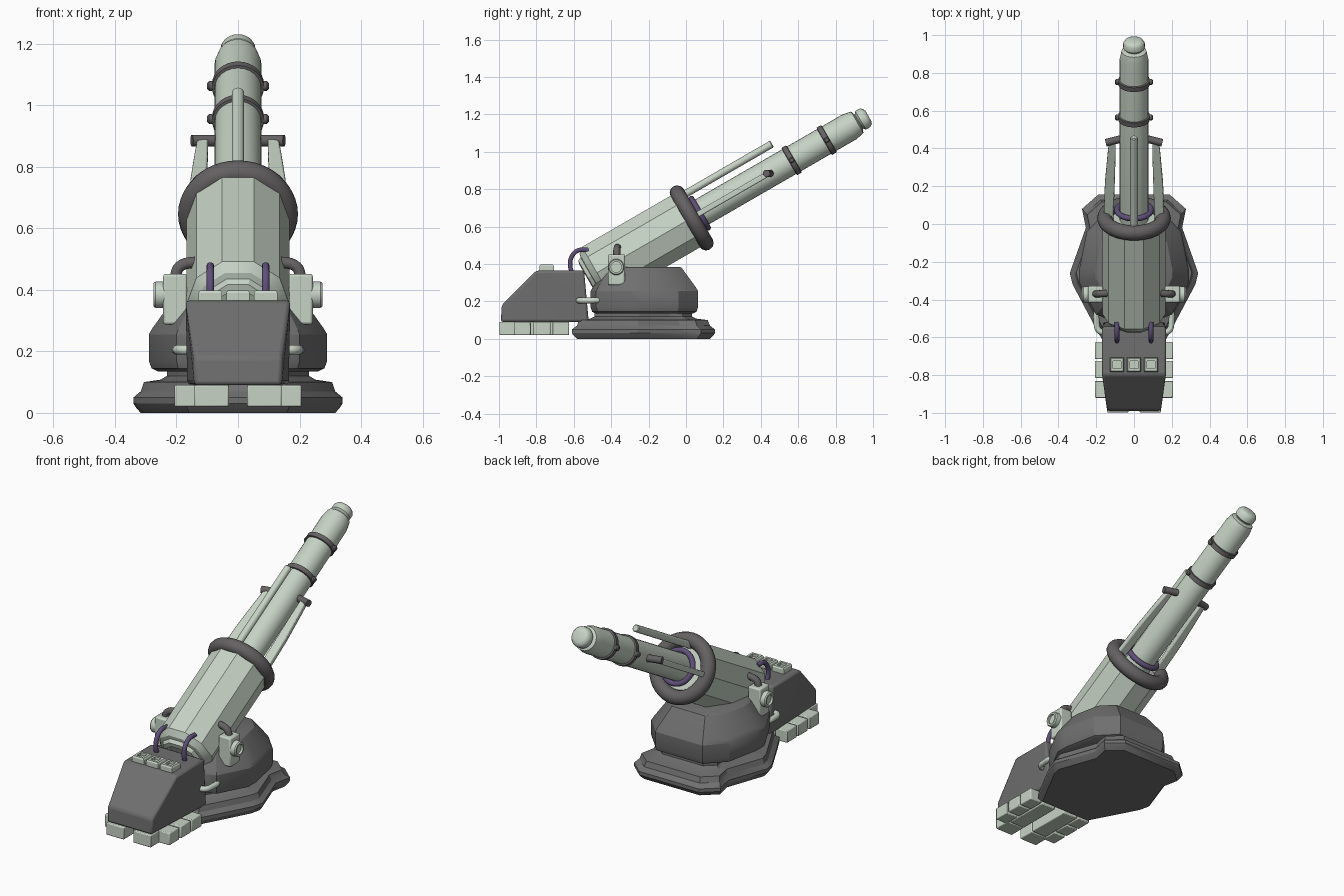
import bpy, bmesh, math
from mathutils import Matrix, Vector

if "Cube" in bpy.data.objects:
    bpy.data.objects.remove(bpy.data.objects["Cube"])


def material(name, rgb):
    m = bpy.data.materials.new(name)
    m.diffuse_color = (*rgb, 1)
    m.use_nodes = True
    m.node_tree.nodes["Principled BSDF"].inputs["Base Color"].default_value = m.diffuse_color
    return m


PALE = material("pale_green", (0.57, 0.65, 0.56))
GREY = material("dark_grey", (0.16, 0.16, 0.16))
RING = material("warm_grey", (0.13, 0.12, 0.125))
PURPLE = material("purple", (0.115, 0.08, 0.19))

# Barrel frame: local z runs up the barrel, local -y is its upper side
BARREL = Matrix.Translation((0, 0, 0.629)) @ Matrix.Rotation(math.radians(-60), 4, 'X')
SIDEWAYS = Matrix.Rotation(math.radians(90), 4, 'Y')


def finish(name, mesh, mat, matrix=None, bevel=0, angle=30):
    if matrix:
        mesh.transform(matrix)
    mesh.materials.clear()
    mesh.materials.append(mat)
    ob = bpy.data.objects.new(name, mesh)
    bpy.context.collection.objects.link(ob)
    if bevel:
        b = ob.modifiers.new("bevel", 'BEVEL')
        b.width, b.segments = bevel, 2
    bpy.ops.object.select_all(action='DESELECT')
    bpy.context.view_layer.objects.active = ob
    ob.select_set(True)
    bpy.ops.object.shade_smooth_by_angle(angle=math.radians(angle))
    return ob


def from_bmesh(name, bm, mat, **kw):
    bmesh.ops.recalc_face_normals(bm, faces=bm.faces)
    me = bpy.data.meshes.new(name)
    bm.to_mesh(me)
    bm.free()
    return finish(name, me, mat, **kw)


def loft(name, rings, mat, **kw):
    bm = bmesh.new()
    vs = [[bm.verts.new(p) for p in r] for r in rings]
    n = len(vs[0])
    for a, b in zip(vs, vs[1:]):
        for i in range(n):
            bm.faces.new((a[i], a[(i + 1) % n], b[(i + 1) % n], b[i]))
    bm.faces.new(vs[0][::-1])
    bm.faces.new(vs[-1])
    return from_bmesh(name, bm, mat, **kw)


def lathe(name, profile, mat, n=32, **kw):
    rings = [[(r * math.cos(2 * math.pi * i / n), r * math.sin(2 * math.pi * i / n), t)
              for i in range(n)] for r, t in profile]
    return loft(name, rings, mat, **kw)


def torus(name, major, minor, t, mat, n=40, m=12):
    bm = bmesh.new()
    g = [[bm.verts.new(((major + minor * math.cos(b)) * math.cos(a),
                        (major + minor * math.cos(b)) * math.sin(a), t + minor * math.sin(b)))
          for b in [2 * math.pi * j / m for j in range(m)]]
         for a in [2 * math.pi * i / n for i in range(n)]]
    for i in range(n):
        for j in range(m):
            k, l = (i + 1) % n, (j + 1) % m
            bm.faces.new((g[i][j], g[k][j], g[k][l], g[i][l]))
    return from_bmesh(name, bm, mat, matrix=BARREL, angle=60)


def box(name, x, y, z, mat, bevel=0.005):
    rings = [[(x[0], y[0], h), (x[1], y[0], h), (x[1], y[1], h), (x[0], y[1], h)] for h in z]
    return loft(name, rings, mat, bevel=bevel)


def tube(name, pts, r, mat):
    cu = bpy.data.curves.new(name, 'CURVE')
    cu.dimensions = '3D'
    cu.bevel_depth, cu.bevel_resolution, cu.use_fill_caps = r, 3, True
    sp = cu.splines.new('BEZIER')
    sp.resolution_u = 6
    sp.bezier_points.add(len(pts) - 1)
    for bp, p in zip(sp.bezier_points, pts):
        bp.co = p
        bp.handle_left_type = bp.handle_right_type = 'AUTO'
    tmp = bpy.data.objects.new("tmp", cu)
    bpy.context.collection.objects.link(tmp)
    bpy.context.view_layer.update()
    me = bpy.data.meshes.new_from_object(tmp.evaluated_get(bpy.context.evaluated_depsgraph_get()))
    bpy.data.objects.remove(tmp)
    return finish(name, me, mat, angle=50)


def slab(name, half, layers, mat, cy=-0.23, **kw):
    outline = half + [(-x, y) for x, y in reversed(half)]
    return loft(name, [[(x * s, cy + (y - cy) * s, z) for x, y in outline] for s, z in layers], mat, **kw)


# Base plate with neck
slab("base_plate", [(0.19, 0.155), (0.275, 0.08), (0.255, -0.02), (0.34, -0.26), (0.325, -0.32),
                    (0.235, -0.49), (0.17, -0.61)],
     [(0.93, 0), (0.97, 0.015), (1, 0.03), (1, 0.05), (0.93, 0.07), (0.9, 0.1), (0.74, 0.108),
      (0.68, 0.12), (0.68, 0.15)], GREY)
# Rotating turret
slab("turret", [(0.15, 0.065), (0.25, -0.04), (0.29, -0.24), (0.29, -0.31), (0.2, -0.48), (0.12, -0.51)],
     [(0.9, 0.135), (0.97, 0.145), (1, 0.17), (1, 0.255), (0.96, 0.275), (0.70, 0.38), (0.66, 0.385)], GREY)

# Counterweight housing: wedge tapering to the front
bm = bmesh.new()
for x, y, z in [(0.165, -0.52, 0.09), (0.17, -0.545, 0.365), (0.17, -0.80, 0.365),
                (0.142, -0.985, 0.18), (0.142, -0.99, 0.09)]:
    for s in (1, -1):
        bm.verts.new((s * x, y, z))
bmesh.ops.convex_hull(bm, input=bm.verts)
bmesh.ops.dissolve_limit(bm, angle_limit=0.02, verts=bm.verts, edges=bm.edges)
from_bmesh("counterweight", bm, GREY, bevel=0.012)

# Buttons with recessed tops
for i in (-1, 0, 1):
    def sq(h, z, cx=0.09 * i):
        return [(cx + a * h, -0.745 + b * h, z) for a, b in ((-1, -1), (1, -1), (1, 1), (-1, 1))]
    loft("top_button", [sq(0.038, 0.355), sq(0.038, 0.39), sq(0.033, 0.398), sq(0.02, 0.398),
                        sq(0.02, 0.383)], PALE)

# Barrel jacket, inner barrel and muzzle
lathe("barrel_jacket", [(0.08, -0.58), (0.085, -0.61), (0.11, -0.605), (0.12, -0.585), (0.14, -0.58),
                        (0.167, -0.55), (0.167, 0.03)], PALE, n=10, matrix=BARREL)
lathe("inner_barrel", [(0.076, 0), (0.076, 1.01), (0.066, 1.057), (0.045, 1.065)], PALE,
      n=24, matrix=BARREL)
lathe("muzzle", [(0.045, 1.05), (0.045, 1.068), (0.057, 1.078), (0.057, 1.105), (0.047, 1.12),
                 (0.03, 1.126)], PALE, n=24, matrix=BARREL, angle=45)
torus("jacket_collar", 0.155, 0.04, 0.035, RING)
torus("power_ring", 0.09, 0.015, 0.085, PURPLE)
for t in (0.652, 0.868):
    lathe("barrel_band", [(0.074, t - 0.016), (0.084, t - 0.013), (0.084, t + 0.013), (0.074, t + 0.016)],
          RING, matrix=BARREL)
    for s in (1, -1):
        lathe("band_bolt", [(0.012, 0.075), (0.016, 0.085), (0.016, 0.094), (0.01, 0.1)], RING, n=12,
              matrix=BARREL @ Matrix.Translation((0, 0, t)) @ Matrix.Rotation(s * math.pi / 2, 4, 'Y'))
# Upper recoil rod
lathe("recoil_rod", [(0.02, 0), (0.02, 0.6), (0.016, 0.605)], PALE, n=16,
      matrix=BARREL @ Matrix.Translation((0, -0.128, 0)))

for s in (1, -1):
    # Side struts and their cross pins
    loft("side_strut", [[(s * (c + a * w), b * 0.015, t) for a, b in ((-1, -1), (1, -1), (1, 1), (-1, 1))]
                        for c, w, t in ((0.135, 0.026, 0.03), (0.128, 0.026, 0.25), (0.12, 0.022, 0.4),
                                        (0.115, 0.018, 0.5))], PALE, matrix=BARREL, bevel=0.006)
    tube("strut_pin", [(s * 0.07, 0.45, 0.885), (s * 0.15, 0.43, 0.885)], 0.02, RING)
    # Elevation box with round hub
    box("pivot_box", sorted((s * 0.165, s * 0.243)), (-0.416, -0.327), (0.287, 0.452), PALE, 0.008)
    lathe("pivot_hub", [(0.043, 0.235), (0.043, 0.268), (0.038, 0.274), (0.028, 0.274), (0.028, 0.262)], PALE,
          n=24, matrix=Matrix.Translation((0, -0.373, 0.384)) @ Matrix.Rotation(s * math.pi / 2, 4, 'Y'))
    # Pipes and hoses
    tube("pivot_pipe", [(s * 0.205, -0.37, 0.44), (s * 0.19, -0.37, 0.475), (s * 0.13, -0.365, 0.492)], 0.019, RING)
    tube("coolant_pipe", [(s * 0.15, -0.575, 0.205), (s * 0.185, -0.565, 0.205), (s * 0.198, -0.52, 0.205),
                          (s * 0.19, -0.46, 0.207), (s * 0.15, -0.445, 0.21)], 0.016, PALE)
    tube("breech_hose", [(s * 0.09, -0.605, 0.34), (s * 0.09, -0.62, 0.40), (s * 0.09, -0.605, 0.45),
                         (s * 0.09, -0.57, 0.475), (s * 0.09, -0.52, 0.475)], 0.0125, PURPLE)
    # Ballast blocks under the counterweight
    for y in (-0.92, -0.815, -0.715):
        box("side_block", sorted((s * 0.13, s * 0.207)), (y, y + 0.09), (0.02, 0.09), PALE)
    box("front_block", sorted((s * 0.03, s * 0.142)), (-0.998, -0.9), (0.02, 0.09), PALE)
    box("under_block", sorted((s * 0.03, s * 0.125)), (-0.895, -0.63), (0.02, 0.095), PALE)
